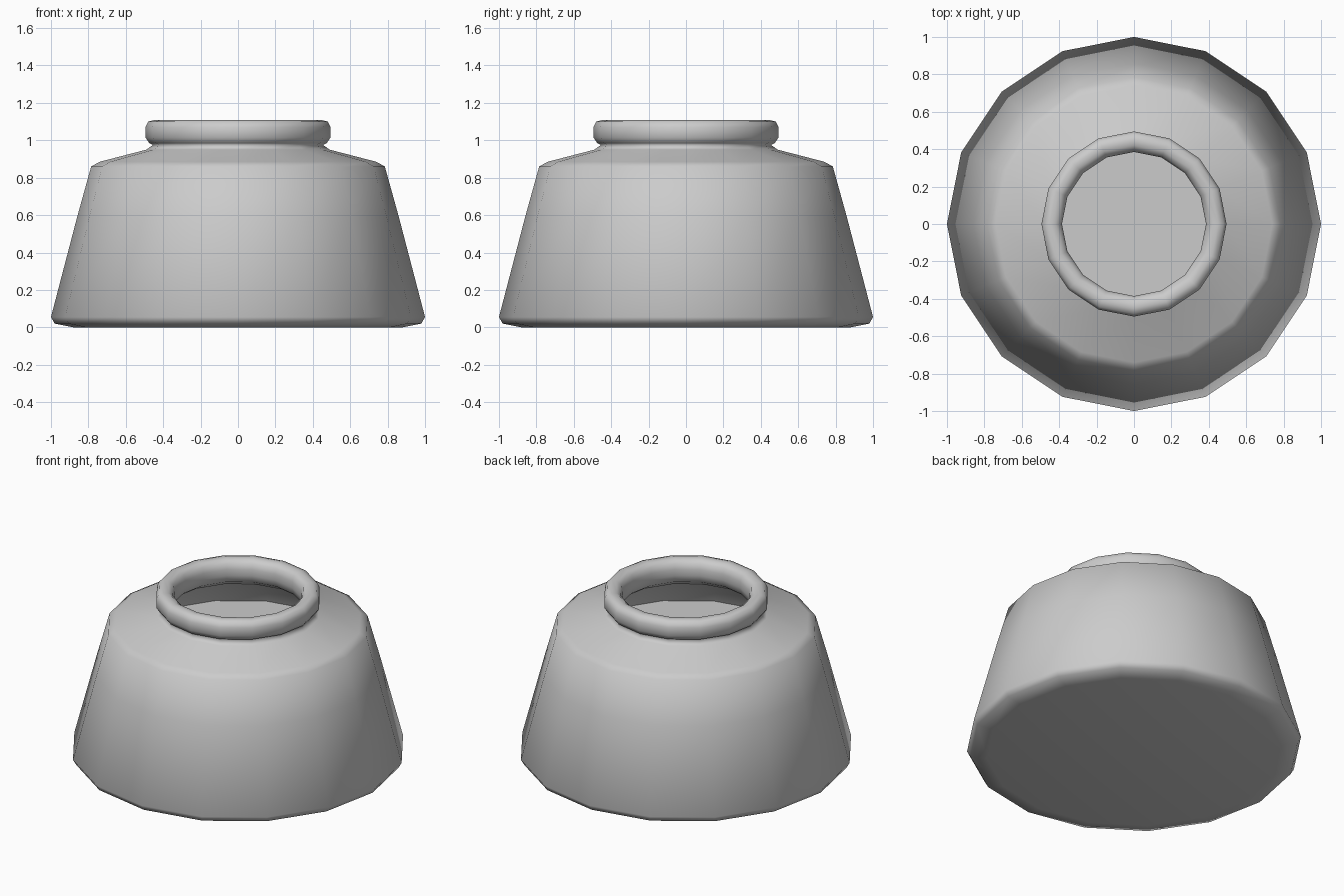
import bpy, bmesh, math

if "Cube" in bpy.data.objects:
    bpy.data.objects.remove(bpy.data.objects["Cube"])

SIDES = 16


def lathe(name, profile, smooth=True):
    """Revolve (radius, z) points around z; radius 0 makes a pole."""
    bm = bmesh.new()
    rings = []
    for r, z in profile:
        if r == 0:
            rings.append([bm.verts.new((0, 0, z))] * SIDES)
        else:
            rings.append([bm.verts.new((r * math.cos(math.tau * i / SIDES),
                                        r * math.sin(math.tau * i / SIDES), z))
                          for i in range(SIDES)])
    for a, b in zip(rings, rings[1:]):
        for i in range(SIDES):
            j = (i + 1) % SIDES
            corners = list(dict.fromkeys((a[i], a[j], b[j], b[i])))
            bm.faces.new(corners).smooth = smooth
    mesh = bpy.data.meshes.new(name)
    bm.to_mesh(mesh)
    bm.free()
    obj = bpy.data.objects.new(name, mesh)
    bpy.context.collection.objects.link(obj)
    return obj


# Pot: base, tapered wall, shoulder, rolled lip, then the inner wall
outside = [(0, 0), (0.88, 0), (0.98, 0.02), (1.0, 0.055), (0.86, 0.59),
           (0.785, 0.86), (0.74, 0.885), (0.49, 0.95), (0.455, 0.975)]
lip = [(0.475, 0.985), (0.495, 1.015), (0.495, 1.07), (0.48, 1.1), (0.45, 1.108),
       (0.42, 1.105), (0.395, 1.085), (0.385, 1.05), (0.385, 1.01), (0.395, 0.965)]
inside = [(0.46, 0.92), (0.73, 0.845), (0.81, 0.59)]
lathe("pot", outside + lip + inside)

# Flat fill surface seen through the opening
lathe("liquid_surface", [(0.793, 0.66), (0, 0.66)], smooth=False)
